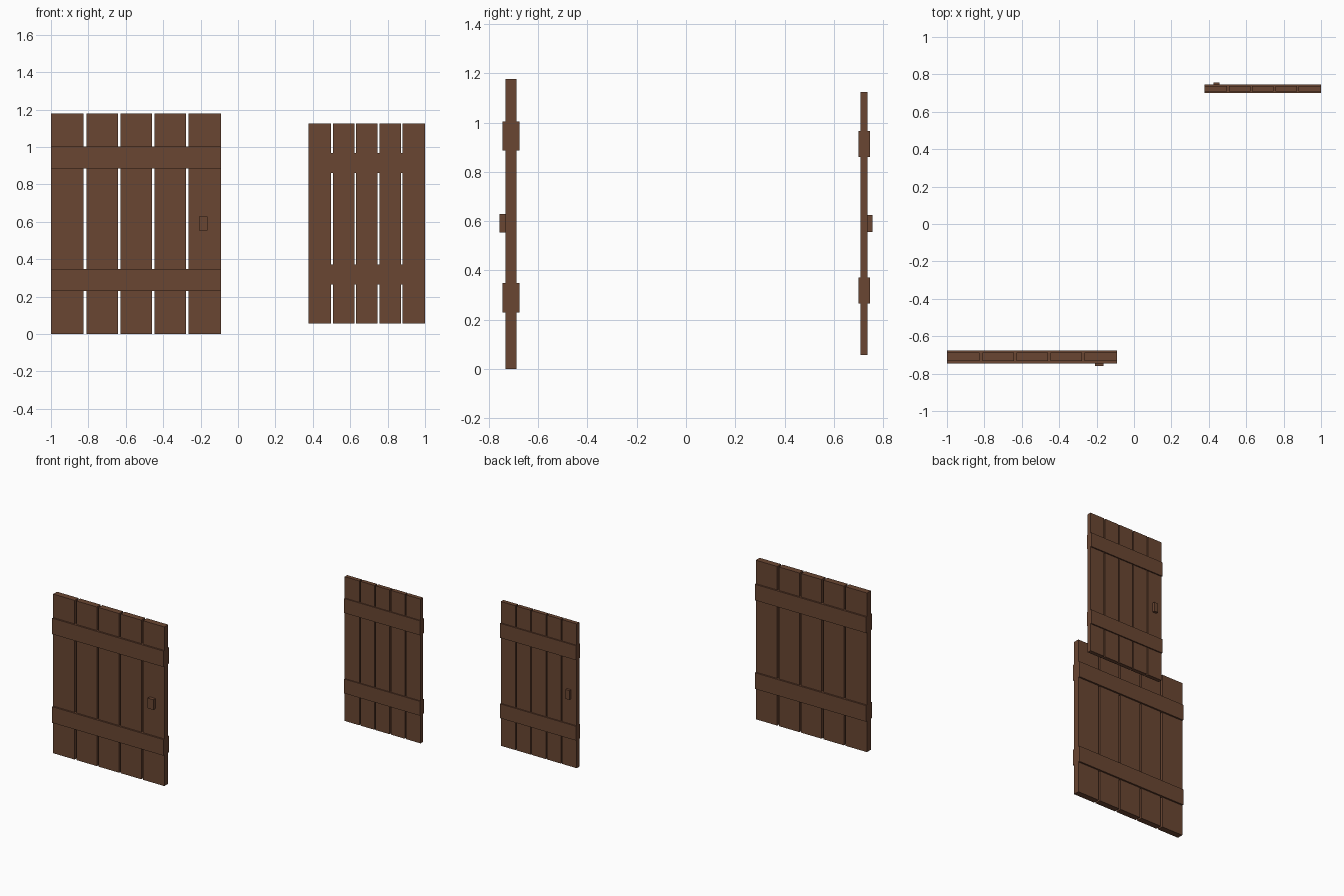
import bpy

if "Cube" in bpy.data.objects:
    bpy.data.objects.remove(bpy.data.objects["Cube"])

wood = bpy.data.materials.new("dark_wood")
wood.diffuse_color = (0.144, 0.061, 0.032, 1)
wood.use_nodes = True
wood.node_tree.nodes["Principled BSDF"].inputs["Base Color"].default_value = wood.diffuse_color


def box(name, x, y, z):
    """Axis-aligned box from (min, max) ranges."""
    lo, hi = zip(x, y, z)
    bpy.ops.mesh.primitive_cube_add(
        size=1, location=[(a + b) / 2 for a, b in zip(lo, hi)])
    ob = bpy.context.object
    ob.name = name
    ob.scale = [b - a for a, b in zip(lo, hi)]
    bpy.ops.object.transform_apply(location=False, rotation=False, scale=True)
    ob.data.materials.append(wood)
    return ob


def door(name, x, z, plank_y, batten_y, battens, gap, handle, count=5):
    # vertical planks, gaps only between neighbours
    cell = (x[1] - x[0]) / count
    for i in range(count):
        left = x[0] + i * cell + (gap / 2 if i else 0)
        right = x[0] + (i + 1) * cell - (gap / 2 if i < count - 1 else 0)
        box(f"{name}_plank_{i + 1}", (left, right), plank_y, z)
    # cross battens standing proud on both faces
    for label, bz in zip(("lower", "upper"), battens):
        box(f"{name}_{label}_batten", x, batten_y, bz)
    # small block handle
    box(f"{name}_handle", *handle)


# large door at the front
door("large_door", (-1.0, -0.09), (0.0, 1.178),
     (-0.733, -0.688), (-0.745, -0.676),
     ((0.23, 0.349), (0.886, 1.004)), 0.0135,
     ((-0.209, -0.163), (-0.758, -0.733), (0.554, 0.629)))

# smaller door at the back, handle on its far face
door("small_door", (0.378, 1.0), (0.057, 1.125),
     (0.708, 0.738), (0.7, 0.747),
     ((0.265, 0.371), (0.86, 0.967)), 0.009,
     ((0.425, 0.457), (0.738, 0.757), (0.557, 0.626)))
